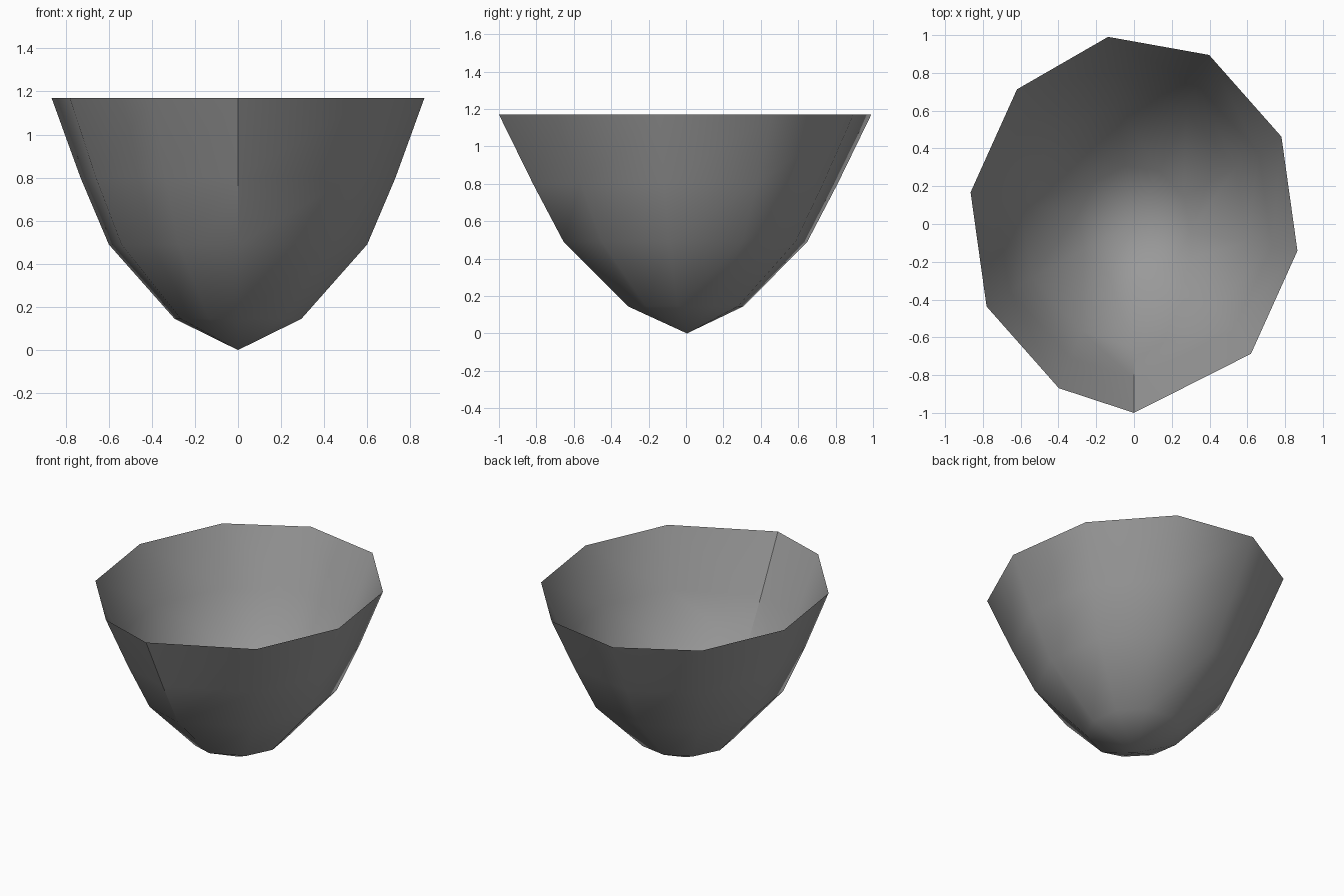
import bpy
import bmesh
from math import sin, cos, radians

cube = bpy.data.objects.get("Cube")
if cube:
    bpy.data.objects.remove(cube, do_unlink=True)

# Plain grey material
grey = bpy.data.materials.new("mid_grey")
grey.use_nodes = True
colour = (0.32, 0.32, 0.32, 1)
grey.diffuse_color = colour
grey.node_tree.nodes["Principled BSDF"].inputs["Base Color"].default_value = colour

# Bowl levels, bottom to top: half width, half depth, height
SIDES = 10
LEVELS = [(0.298, 0.308, 0.145), (0.607, 0.648, 0.49),
          (0.74, 0.81, 0.80), (0.876, 0.99, 1.17)]


def ring(bm, a, b, z):
    """Ten-sided oval with its front corner pulled to the centre line."""
    shift = 0.013 * b
    verts = []
    for i in range(SIDES):
        t = radians(9 + i * 360 / SIDES)
        x, y = a * sin(t), shift - b * cos(t)
        if i == 0:
            x, y = 0, -1.01 * b
        verts.append(bm.verts.new((x, y, z)))
    return verts


# Thin open bowl shell with a pointed base
bm = bmesh.new()
tip = bm.verts.new((0, 0.005, 0))
rings = [ring(bm, *level) for level in LEVELS]
for i in range(SIDES):
    j = (i + 1) % SIDES
    bm.faces.new((tip, rings[0][j], rings[0][i]))
    for low, high in zip(rings, rings[1:]):
        bm.faces.new((low[i], low[j], high[j], high[i]))
for face in bm.faces:
    face.smooth = True

# Hard crease down the front corner of the upper wall
for low, high in zip(rings[1:], rings[2:]):
    bm.edges.get((low[0], high[0])).smooth = False

mesh = bpy.data.meshes.new("bowl")
bm.to_mesh(mesh)
bm.free()
mesh.materials.append(grey)
bowl = bpy.data.objects.new("bowl", mesh)
bpy.context.collection.objects.link(bowl)
